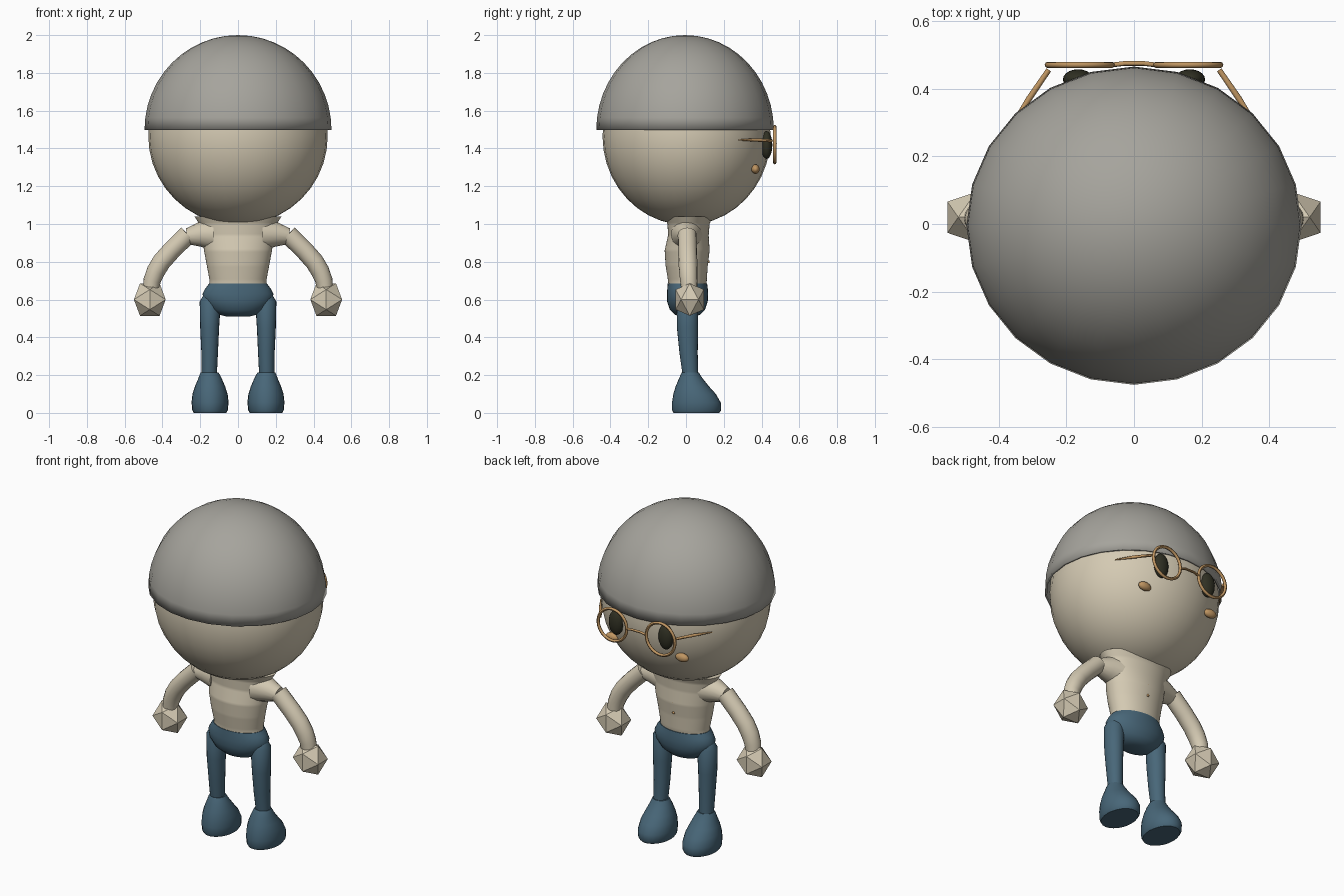
import bpy, bmesh, math
from mathutils import Vector

if "Cube" in bpy.data.objects:
    bpy.data.objects.remove(bpy.data.objects["Cube"])


def material(name, rgb):
    m = bpy.data.materials.new(name)
    m.diffuse_color = (*rgb, 1)
    m.use_nodes = True
    m.node_tree.nodes["Principled BSDF"].inputs["Base Color"].default_value = m.diffuse_color
    return m


GREY = material("warm_grey", (0.38, 0.37, 0.335))
CREAM = material("cream", (0.66, 0.59, 0.45))
TAN = material("tan", (0.52, 0.30, 0.12))
BLUE = material("denim_blue", (0.065, 0.135, 0.19))
DARK = material("dark_olive", (0.03, 0.03, 0.017))


def finish(name, mats, smooth=45):
    ob = bpy.context.object
    ob.name = name
    ob.data.materials.clear()
    for m in mats:
        ob.data.materials.append(m)
    if smooth:
        bpy.ops.object.shade_smooth_by_angle(angle=math.radians(smooth))
    return ob


def from_bmesh(bm, name, mats, smooth=45):
    bmesh.ops.recalc_face_normals(bm, faces=bm.faces)
    me = bpy.data.meshes.new(name)
    bm.to_mesh(me)
    bm.free()
    ob = bpy.data.objects.new(name, me)
    bpy.context.collection.objects.link(ob)
    bpy.ops.object.select_all(action='DESELECT')
    bpy.context.view_layer.objects.active = ob
    ob.select_set(True)
    return finish(name, mats, smooth)


def ellipsoid(name, loc, scale, mat, seg=32, rings=20):
    bpy.ops.mesh.primitive_uv_sphere_add(segments=seg, ring_count=rings, radius=1, location=loc)
    bpy.context.object.scale = scale
    bpy.ops.object.transform_apply(location=False, rotation=False, scale=True)
    return finish(name, [mat])


def bridge_rings(bm, rings):
    for a, b in zip(rings, rings[1:]):
        for i in range(len(a)):
            j = (i + 1) % len(a)
            bm.faces.new((a[i], a[j], b[j], b[i]))
    bm.faces.new(rings[0][::-1])
    bm.faces.new(rings[-1])


def loft(name, sections, mats, seg=24, step=None, rule=None):
    """Stack oval sections (z, centre x, radius x, y back, y front)."""
    if step:
        dense = []
        for a, b in zip(sections, sections[1:]):
            n = max(1, round(abs(b[0] - a[0]) / step))
            dense += [[p + (q - p) * k / n for p, q in zip(a, b)] for k in range(n)]
        sections = dense + [sections[-1]]
    bm = bmesh.new()
    rings = []
    for z, cx, rx, y0, y1 in sections:
        rings.append([bm.verts.new((cx + rx * math.cos(t), (y0 + y1) / 2 + (y1 - y0) / 2 * math.sin(t), z))
                      for t in (2 * math.pi * i / seg for i in range(seg))])
    bridge_rings(bm, rings)
    if rule:
        for f in bm.faces:
            f.material_index = rule(f.calc_center_median())
    return from_bmesh(bm, name, mats)


def tube(name, points, radii, mat, seg=12):
    """Round tube along points, with a radius at each point."""
    pts = [Vector(p) for p in points]
    bm = bmesh.new()
    rings = []
    for i, p in enumerate(pts):
        d = (pts[min(i + 1, len(pts) - 1)] - pts[max(i - 1, 0)]).normalized()
        u = d.cross(Vector((0, 0, 1)) if abs(d.z) < 0.5 else Vector((0, 1, 0))).normalized()
        v = d.cross(u)
        rings.append([bm.verts.new(p + radii[i] * (u * math.cos(t) + v * math.sin(t)))
                      for t in (2 * math.pi * k / seg for k in range(seg))])
    bridge_rings(bm, rings)
    return from_bmesh(bm, name, [mat])


# Head and the open half-dome cap over it
ellipsoid("head", (0, 0.003, 1.465), (0.475, 0.445, 0.47), CREAM)
bm = bmesh.new()
bmesh.ops.create_uvsphere(bm, u_segments=24, v_segments=24, radius=1)
bmesh.ops.delete(bm, geom=[v for v in bm.verts if v.co.z < -0.01], context='VERTS')
for v in bm.verts:
    v.co = Vector((v.co.x * 0.495, v.co.y * 0.47 - 0.005, 1.498 + v.co.z * 0.502))
cap = from_bmesh(bm, "cap", [GREY])
shell = cap.modifiers.new("thickness", 'SOLIDIFY')
shell.thickness = 0.012
shell.offset = -1


# Torso with painted open vest, bare belly and belt
def torso_paint(c):
    x, y, z = c
    if z < 0.725 + 0.012 * math.cos(x * 30):
        return 2
    if y < 0:
        return 1 if (y < -0.035 and abs(x) < 0.172) or z > 1.02 else 0
    if y < 0.05:
        return 0
    if (x / 0.085) ** 2 + ((z - 0.81) / 0.105) ** 2 < 1:
        return 0
    if x > 0:
        return 1 if z > 0.83 and x < 0.16 else 0
    return 1 if x > -0.155 else 0


loft("torso", [(0.64, 0, 0.15, -0.09, 0.10), (0.70, 0, 0.15, -0.095, 0.11),
               (0.78, 0, 0.165, -0.108, 0.115), (0.86, 0, 0.18, -0.113, 0.125),
               (0.94, 0, 0.19, -0.095, 0.12), (1.0, 0, 0.205, -0.098, 0.125),
               (1.04, 0, 0.23, -0.112, 0.14)],
     [CREAM, TAN, GREY], seg=72, step=0.008, rule=torso_paint)
for i, z in enumerate((0.80, 0.865)):
    ellipsoid("belly_dot_%d" % (i + 1), (0, 0.119, z), (0.008, 0.006, 0.008), TAN, 10, 6)

# Trouser seat
loft("pelvis", [(0.51, 0, 0.06, -0.03, 0.045), (0.52, 0, 0.10, -0.06, 0.075),
                (0.545, 0, 0.145, -0.085, 0.10), (0.59, 0, 0.18, -0.10, 0.115),
                (0.63, 0, 0.188, -0.10, 0.117), (0.66, 0, 0.172, -0.099, 0.115),
                (0.685, 0, 0.153, -0.097, 0.112)], [BLUE], seg=32)

PHI = (1 + 5 ** 0.5) / 2
for s, side in ((1, "right"), (-1, "left")):
    # Legs and bulbous feet
    loft(side + "_leg", [(0.62, s * 0.14, 0.045, -0.035, 0.05), (0.59, s * 0.147, 0.056, -0.05, 0.064),
                         (0.45, s * 0.15, 0.05, -0.048, 0.064), (0.32, s * 0.15, 0.044, -0.035, 0.062),
                         (0.2, s * 0.152, 0.04, -0.018, 0.064)], [BLUE], seg=20)
    loft(side + "_foot", [(0, s * 0.148, 0.086, -0.066, 0.176), (0.014, s * 0.148, 0.094, -0.074, 0.186),
                          (0.055, s * 0.148, 0.098, -0.074, 0.184), (0.10, s * 0.148, 0.093, -0.067, 0.158),
                          (0.14, s * 0.148, 0.08, -0.055, 0.122), (0.18, s * 0.148, 0.063, -0.038, 0.09),
                          (0.205, s * 0.15, 0.052, -0.027, 0.073), (0.215, s * 0.15, 0.046, -0.021, 0.068)],
         [BLUE], seg=24)

    # Shoulder stub, bent arm and faceted fist
    tube(side + "_shoulder", [(s * 0.13, 0.005, 0.945), (s * 0.20, 0.005, 0.945), (s * 0.27, 0.005, 0.935)],
         [0.085, 0.066, 0.042], CREAM, 16)
    tube(side + "_arm", [(s * 0.265, 0.006, 0.945), (s * 0.35, 0.008, 0.862), (s * 0.405, 0.01, 0.80),
                         (s * 0.435, 0.012, 0.75), (s * 0.455, 0.015, 0.70), (s * 0.462, 0.018, 0.64)],
         [0.05, 0.05, 0.05, 0.049, 0.046, 0.042], CREAM, 16)
    bm = bmesh.new()
    for a in (-1, 1):
        for b in (-PHI, PHI):
            for p in ((a, 0, b), (b, a, 0), (0, b, a)):
                bm.verts.new((s * (0.467 + p[0] * 0.052), 0.02 + p[1] * 0.046, 0.60 + p[2] * 0.053))
    bmesh.ops.convex_hull(bm, input=bm.verts)
    from_bmesh(bm, side + "_fist", [CREAM], smooth=0)

    # Eyes and cheeks
    ellipsoid(side + "_eye", (s * 0.165, 0.427, 1.418), (0.045, 0.03, 0.074), DARK, 20, 12)
    ellipsoid(side + "_cheek", (s * 0.232, 0.368, 1.29), (0.042, 0.022, 0.025), TAN, 16, 10)

    # Round spectacle rim and temple
    bpy.ops.mesh.primitive_torus_add(location=(s * 0.16, 0.47, 1.42), rotation=(math.pi / 2, 0, 0),
                                     major_radius=0.095, minor_radius=0.009,
                                     major_segments=32, minor_segments=8)
    finish(side + "_glasses_rim", [TAN])
    tube(side + "_glasses_temple", [(s * 0.252, 0.455, 1.44), (s * 0.31, 0.37, 1.445), (s * 0.37, 0.28, 1.445)],
         [0.008, 0.009, 0.003], TAN, 8)

# Spectacle bridge
tube("glasses_bridge", [(-0.064, 0.47, 1.42), (-0.03, 0.474, 1.428), (0.03, 0.474, 1.428), (0.064, 0.47, 1.42)],
     [0.007] * 4, TAN, 8)
